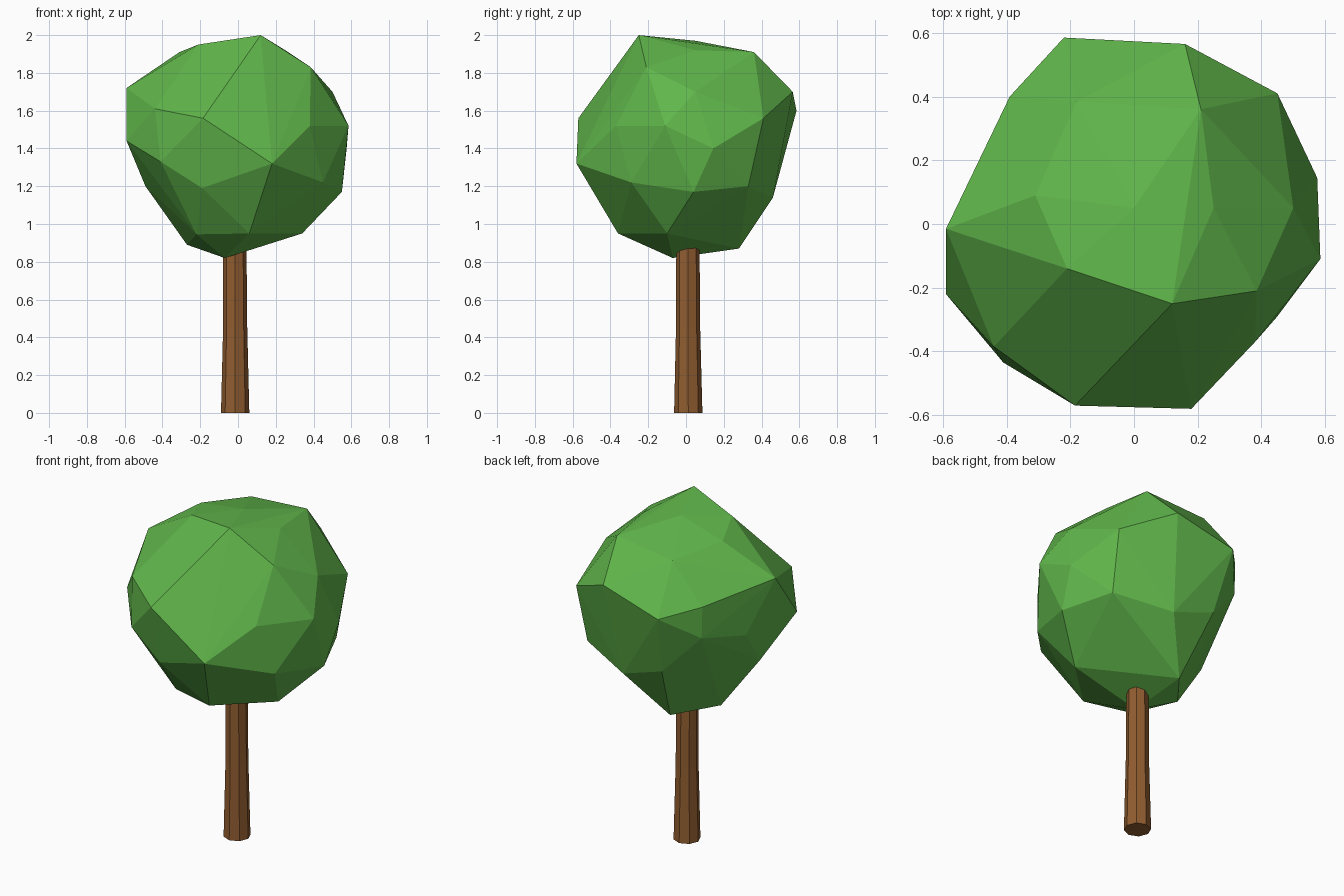
import bpy, bmesh, math

if "Cube" in bpy.data.objects:
    bpy.data.objects.remove(bpy.data.objects["Cube"])


def finish(name, bm, color):
    mesh = bpy.data.meshes.new(name)
    bmesh.ops.recalc_face_normals(bm, faces=bm.faces)
    bm.to_mesh(mesh)
    bm.free()
    obj = bpy.data.objects.new(name, mesh)
    bpy.context.collection.objects.link(obj)
    mat = bpy.data.materials.new(name + "_material")
    mat.diffuse_color = (*color, 1)
    mat.use_nodes = True
    mat.node_tree.nodes["Principled BSDF"].inputs["Base Color"].default_value = mat.diffuse_color
    mesh.materials.append(mat)
    return obj


# Crown: irregular faceted ball, corners listed from top to bottom
corners = [
    # cap
    (.12, -.25, 2.0), (0, .05, 1.97), (-.21, -.14, 1.95), (-.31, .09, 1.91),
    (.25, .05, 1.92), (.21, .36, 1.91), (-.18, .385, 1.87), (.385, -.21, 1.83),
    # upper ring
    (-.59, -.015, 1.72), (.50, .05, 1.70), (.16, .565, 1.70), (-.39, .40, 1.65),
    (-.09, -.41, 1.75), (.12, -.42, 1.66), (-.44, -.385, 1.61),
    (-.22, .585, 1.60), (-.185, -.57, 1.56), (.45, .41, 1.56),
    (.585, -.11, 1.52), (.38, -.37, 1.52),
    # lower ring
    (-.59, -.22, 1.44), (-.50, .14, 1.41), (.575, .145, 1.40),
    (-.385, .40, 1.46), (-.41, -.435, 1.33), (.18, -.58, 1.32),
    (.45, -.29, 1.22), (-.17, .475, 1.23), (.43, .33, 1.20),
    (-.49, -.01, 1.20), (-.19, -.48, 1.19), (.55, .04, 1.17), (.10, .46, 1.14),
    # underside
    (.34, -.10, .95), (.06, -.36, .95), (-.22, -.28, .945),
    (-.27, .05, .89), (-.09, .28, .87), (-.07, -.07, .82),
]
bm = bmesh.new()
for c in corners:
    bm.verts.new(c)
bmesh.ops.convex_hull(bm, input=bm.verts)
loose = [v for v in bm.verts if not v.link_faces]
bmesh.ops.delete(bm, geom=loose, context='VERTS')
finish("crown", bm, (.118, .47, .07))

# Trunk: eight-sided tapered post, (height, radius, centre x, centre y)
SIDES = 8
levels = [(0, .075, -.015, .012), (.45, .064, -.015, .011), (.98, .061, -.017, .01)]
bm = bmesh.new()
rings = []
for z, r, cx, cy in levels:
    rings.append([bm.verts.new((cx + r * math.cos(2 * math.pi * i / SIDES),
                                cy + r * math.sin(2 * math.pi * i / SIDES), z))
                  for i in range(SIDES)])
for lo, hi in zip(rings, rings[1:]):
    for i in range(SIDES):
        j = (i + 1) % SIDES
        bm.faces.new((lo[i], lo[j], hi[j], hi[i]))
bm.faces.new(rings[0])
bm.faces.new(rings[-1])
finish("trunk", bm, (.285, .11, .03))
